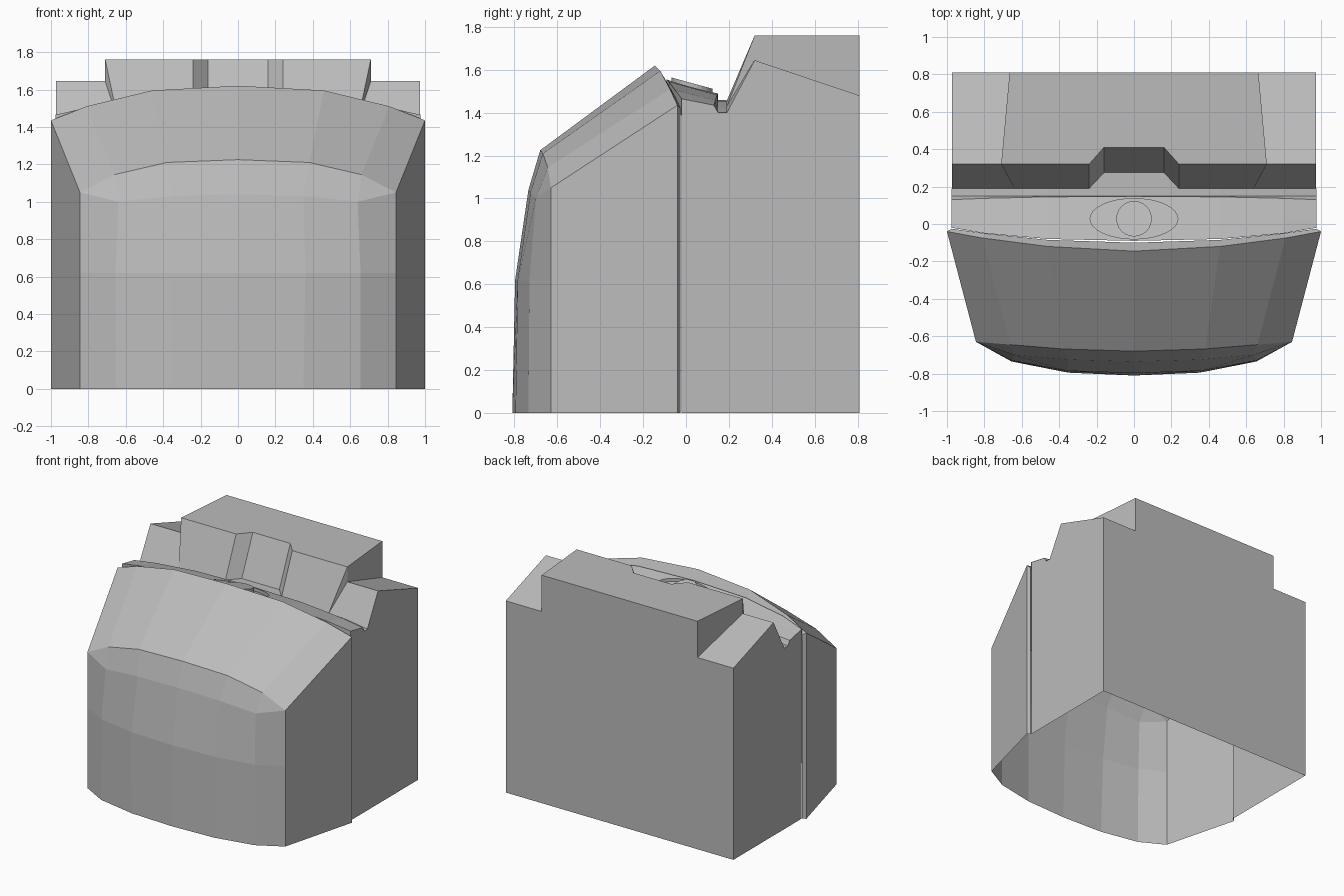
import bpy, bmesh, math
from mathutils import Vector

if "Cube" in bpy.data.objects:
    bpy.data.objects.remove(bpy.data.objects["Cube"])

grey = bpy.data.materials.new("plain_grey")
grey.diffuse_color = (0.5, 0.5, 0.5, 1)
grey.use_nodes = True
grey.node_tree.nodes["Principled BSDF"].inputs["Base Color"].default_value = grey.diffuse_color


def part(name, faces, mirror=True):
    """Mesh from a list of polygons (right half), mirrored across x."""
    bm = bmesh.new()
    for f in faces:
        pts = []
        for p in f:
            if not any((Vector(p) - Vector(q)).length < 1e-5 for q in pts):
                pts.append(p)
        if len(pts) > 2:
            bm.faces.new([bm.verts.new(p) for p in pts])
    bmesh.ops.remove_doubles(bm, verts=bm.verts, dist=1e-4)
    bmesh.ops.recalc_face_normals(bm, faces=bm.faces)
    me = bpy.data.meshes.new(name)
    bm.to_mesh(me)
    bm.free()
    me.materials.append(grey)
    ob = bpy.data.objects.new(name, me)
    bpy.context.collection.objects.link(ob)
    if mirror:
        ob.modifiers.new("mirror", 'MIRROR').merge_threshold = 0.0005
    return ob


def loft(rows):
    """Quads between neighbouring rows of points."""
    return [(a[i], a[i + 1], b[i + 1], b[i])
            for a, b in zip(rows, rows[1:]) for i in range(len(a) - 1)]


# front hood: rows from the floor up to the rim, then over the back of the lip
hood_rows = [
    [(0, -.81, 0), (.35, -.795, 0), (.655, -.735, 0), (.845, -.63, 0)],
    [(0, -.797, .62), (.36, -.785, .62), (.655, -.73, .62), (.845, -.63, .62)],
    [(0, -.735, 1.04), (.35, -.725, 1.03), (.64, -.70, 1.0), (.845, -.63, 1.05)],
    [(0, -.68, 1.225), (.38, -.668, 1.21), (.66, -.645, 1.145), (.845, -.63, 1.05)],
    [(0, -.145, 1.62), (.46, -.12, 1.595), (.81, -.075, 1.51), (1, -.04, 1.435)],
    [(0, -.10, 1.54), (.46, -.085, 1.525), (.8, -.05, 1.475), (.975, -.025, 1.42)],
]
hood = loft(hood_rows)
hood.append([(.845, -.63, 0), (1, -.04, 0), (1, -.04, 1.435), (.845, -.63, 1.05), (.845, -.63, .62)])
hood.append([(1, -.04, 0), (.975, -.025, 0), (.975, -.025, 1.42), (1, -.04, 1.435)])
part("front_hood", hood)

# top plate: curved edges, interpolated between front and back
XS = [0, .46, .8, .975]


def lerp(vals, x):
    for i in range(3):
        if x <= XS[i + 1] + 1e-6:
            t = (x - XS[i]) / (XS[i + 1] - XS[i])
            return vals[i] * (1 - t) + vals[i + 1] * t


def front(x):
    return (x, lerp([-.09, -.08, -.05, -.02], x), lerp([1.555, 1.545, 1.505, 1.465], x))


def back(x):
    return (x, lerp([.148, .145, .137, .13], x), lerp([1.49, 1.483, 1.457, 1.435], x))


def on_plate(x, y, drop=0):
    f, b = front(x), back(x)
    t = (y - f[1]) / (b[1] - f[1])
    return (x, y, f[2] * (1 - t) + b[2] * t - drop)


RX, RY, CY, N = .235, .108, .028, 8
angles = [math.pi / 2 * i / N for i in range(N + 1)]
cols = [RX * math.sin(a) for a in angles]
low = [on_plate(RX * math.sin(a), CY - RY * math.cos(a)) for a in angles]
high = [on_plate(RX * math.sin(a), CY + RY * math.cos(a)) for a in angles]


def sink(row):
    return [(x, y, z - .025) for x, y, z in row]


outer = [RX, .46, .8, .975]
mid = [on_plate(x, CY) for x in outer]
plate = loft([[front(x) for x in cols], low])
plate += loft([high, [back(x) for x in cols]])
plate += loft([[front(x) for x in outer], mid, [back(x) for x in outer]])
# oval recess, front wall and rear channel
plate += loft([low, sink(low), sink(high), high])
all_x = cols + outer[1:]
plate += loft([[(x, front(x)[1], front(x)[2] - .08) for x in all_x], [front(x) for x in all_x]])
floor = [lerp([1.46, 1.452, 1.425, 1.40], x) for x in all_x]
plate += loft([[back(x) for x in all_x],
               [(x, .15, z) for x, z in zip(all_x, floor)],
               [(x, .19, z) for x, z in zip(all_x, floor)]])
part("top_plate", plate)

# round button standing in the recess, tilted with the plate
R, S, K = .095, -.275, 24
ring = [(R * math.cos(2 * math.pi * i / K), R * math.sin(2 * math.pi * i / K)) for i in range(K + 1)]
bottom = [(x, CY + y, 1.498 + S * y) for x, y in ring]
top = [(x, CY + y, 1.538 + S * y) for x, y in ring]
part("button", loft([bottom, top]) + [top[:-1]], mirror=False)

# rear body: side, wing and back wall
W = .972
part("rear_body", [
    [(W, -.022, 0), (W, .81, 0), (W, .81, 1.48), (W, .32, 1.645), (W, .19, 1.40),
     (W, .15, 1.40), (W, .13, 1.435), (W, -.022, 1.465)],
    [(W, .32, 1.645), (W, .81, 1.48), (.665, .81, 1.48), (.71, .32, 1.645)],
    [(W, .19, 1.40), (W, .32, 1.645), (.71, .32, 1.645), (.64, .19, 1.43)],
    [(0, .81, 0), (W, .81, 0), (W, .81, 1.48), (.665, .81, 1.48), (.665, .81, 1.76), (0, .81, 1.76)],
])

# raised rear block with a notch in its sloped front
H, B = 1.76, 1.455
part("rear_block", [
    [(0, .41, H), (.16, .41, H), (.24, .32, H), (.71, .32, H), (.665, .81, H), (0, .81, H)],
    [(.24, .19, B), (.64, .19, 1.43), (.71, .32, H), (.24, .32, H)],
    [(.24, .19, B), (.24, .32, H), (.16, .41, H), (.16, .275, B)],
    [(0, .275, B), (.16, .275, B), (.16, .41, H), (0, .41, H)],
    [(0, .19, B), (.24, .19, B), (.16, .275, B), (0, .275, B)],
    [(.71, .32, 1.645), (.71, .32, H), (.665, .81, H), (.665, .81, 1.48)],
    [(.64, .19, 1.43), (.71, .32, 1.645), (.71, .32, H)],
])
